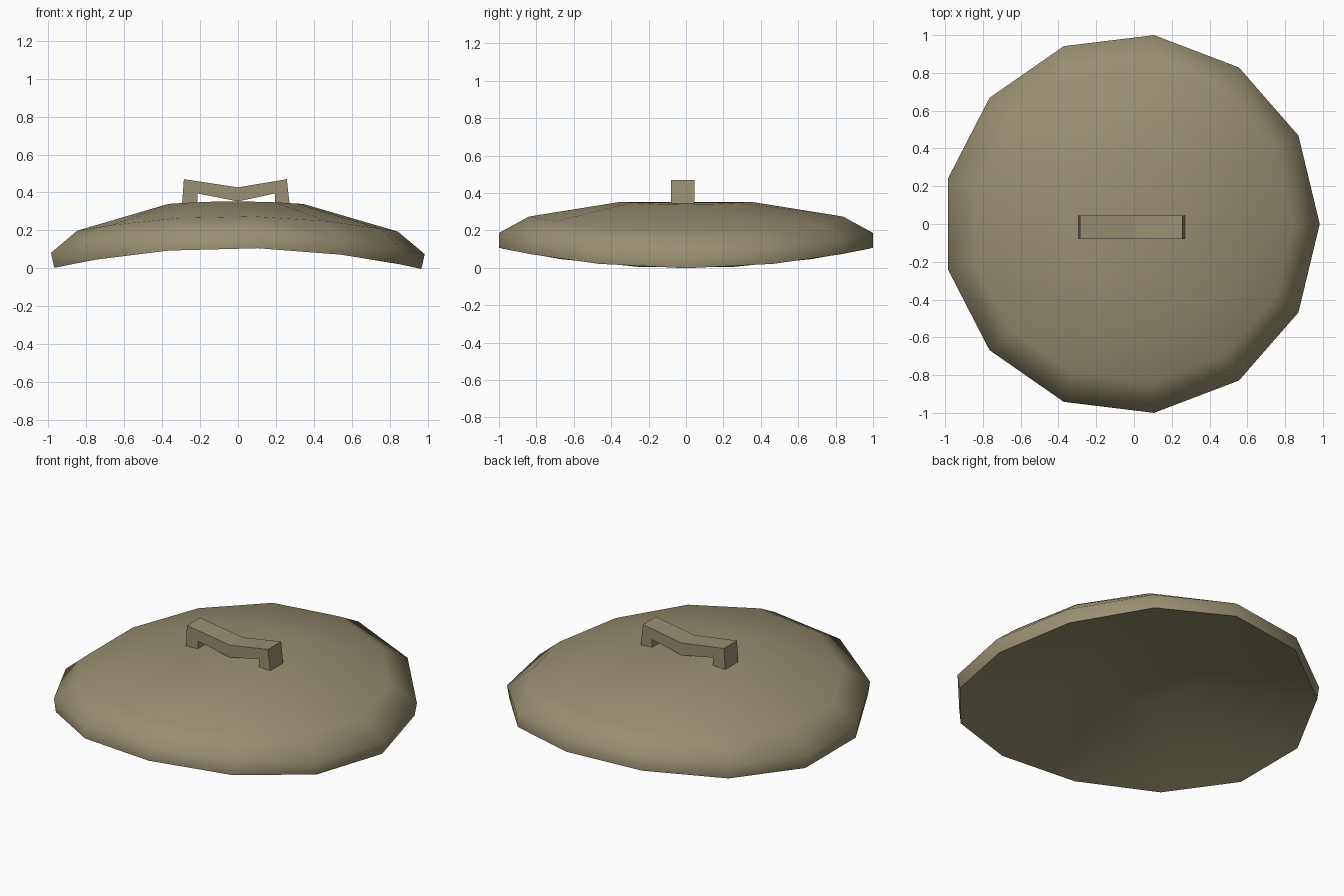
import bpy, bmesh, math

cube = bpy.data.objects.get("Cube")
if cube:
    bpy.data.objects.remove(cube, do_unlink=True)

# One drab olive paint for everything
paint = bpy.data.materials.new("drab_olive")
paint.use_nodes = True
colour = (0.32, 0.28, 0.165, 1)
paint.diffuse_color = colour
paint.node_tree.nodes["Principled BSDF"].inputs["Base Color"].default_value = colour

SIDES = 13
BEND = 4.4       # bend radius about the y axis
BASE = 0.108     # height of the rim's lower edge at x = 0


def finish(bm, name):
    bmesh.ops.recalc_face_normals(bm, faces=bm.faces)
    mesh = bpy.data.meshes.new(name)
    bm.to_mesh(mesh)
    bm.free()
    mesh.materials.append(paint)
    obj = bpy.data.objects.new(name, mesh)
    bpy.context.collection.objects.link(obj)
    return obj


def bent(x, y, h):
    """Wrap a flat point round the bending cylinder."""
    a = x / BEND
    return (BEND + h) * math.sin(a) - 0.015, y, (BEND + h) * math.cos(a) - BEND + BASE


def cap(bm, ring):
    """Close a ring with strips running front to back, so it follows the bend."""
    n = len(ring)
    bm.faces.new((ring[0], ring[1], ring[-1]))
    for i in range(1, n // 2):
        bm.faces.new((ring[i], ring[i + 1], ring[n - i - 1], ring[n - i]))


# Hollow lid: rings of (radius, height) from the shallow inside, round the rim, to the top
profile = [(0.35, 0.15), (1.007, 0), (1.007, 0.08), (0.846, 0.167), (0.35, 0.245)]
bm = bmesh.new()
rings = []
for radius, height in profile:
    ring = []
    for i in range(SIDES):
        a = math.tau * i / SIDES
        ring.append(bm.verts.new(bent(0.982 * radius * math.cos(a), radius * math.sin(a), height)))
    rings.append(ring)
for low, high in zip(rings, rings[1:]):
    for i in range(SIDES):
        j = (i + 1) % SIDES
        bm.faces.new((low[j], high[j], high[i], low[i]))
cap(bm, rings[0])
cap(bm, rings[-1])
lid = finish(bm, "lid")
bpy.ops.object.select_all(action="DESELECT")
lid.select_set(True)
bpy.context.view_layer.objects.active = lid
bpy.ops.object.shade_smooth_by_angle(angle=math.radians(70))

# Handle: dipped bar with two feet, extruded along y
outline = [(-0.295, 0.335), (-0.285, 0.47), (0, 0.427), (0.257, 0.47), (0.272, 0.335),
           (0.195, 0.335), (0.195, 0.395), (0, 0.353), (-0.213, 0.395), (-0.213, 0.335)]
bm = bmesh.new()
face = bm.faces.new([bm.verts.new((x, -0.08, z)) for x, z in outline])
grown = bmesh.ops.extrude_face_region(bm, geom=[face])["geom"]
bmesh.ops.translate(bm, vec=(0, 0.125, 0),
                    verts=[v for v in grown if isinstance(v, bmesh.types.BMVert)])
finish(bm, "handle")
